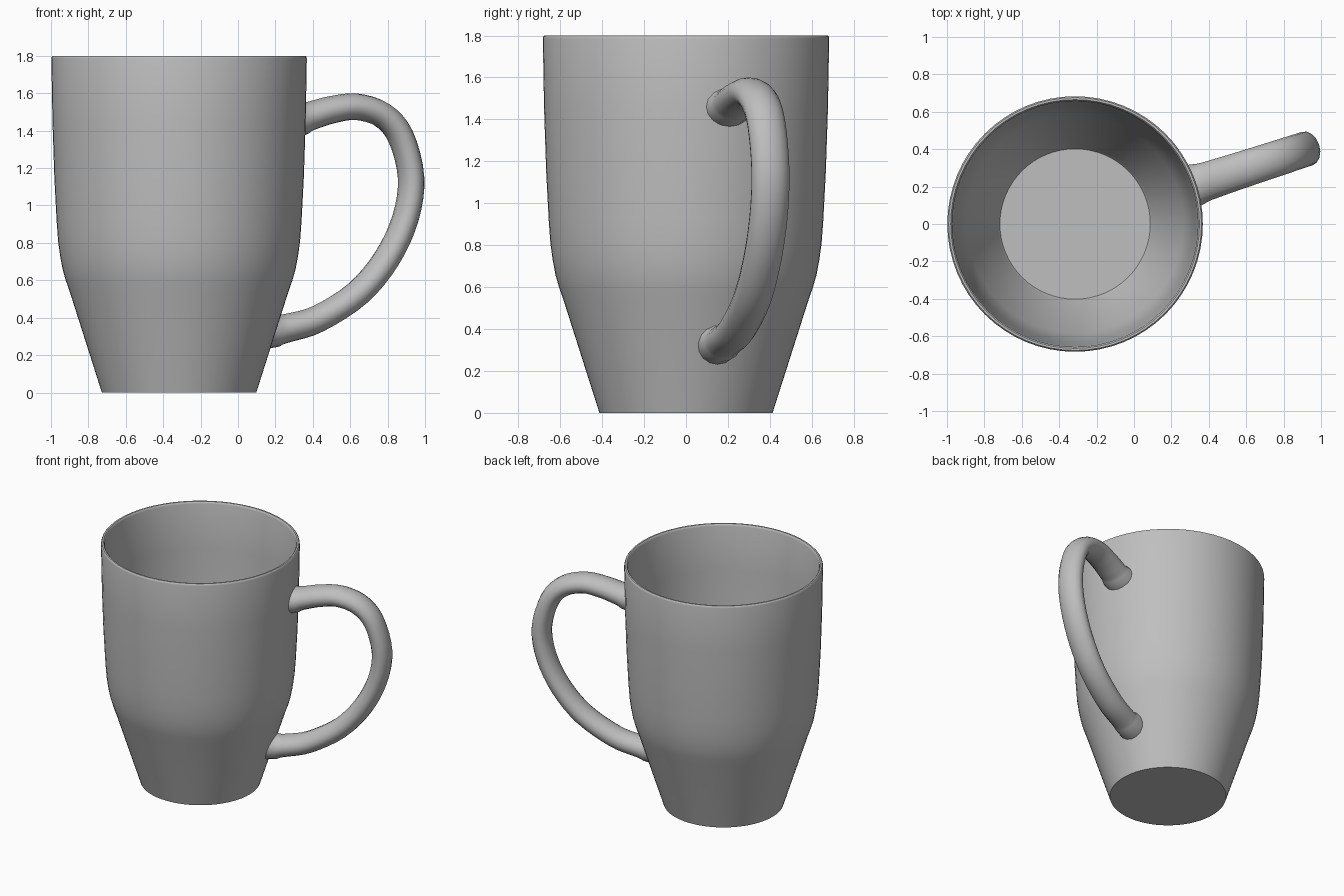
import bpy, bmesh, math
from mathutils import Vector, Matrix

cube = bpy.data.objects.get("Cube")
if cube:
    bpy.data.objects.remove(cube, do_unlink=True)

CENTRE = Vector((-0.315, 0, 0))
HANDLE_ANGLE = math.radians(18)
WALL = 0.026

grey = bpy.data.materials.new("grey ceramic")
grey.use_nodes = True
colour = (0.52, 0.52, 0.52, 1)
grey.diffuse_color = colour
grey.node_tree.nodes["Principled BSDF"].inputs["Base Color"].default_value = colour


def loft(name, rings):
    """Skin a list of closed rings, cap both ends and shade smoothly."""
    bm = bmesh.new()
    loops = [[bm.verts.new(p) for p in ring] for ring in rings]
    n = len(loops[0])
    for a, b in zip(loops, loops[1:]):
        for i in range(n):
            j = (i + 1) % n
            bm.faces.new((a[i], a[j], b[j], b[i]))
    bm.faces.new(loops[0])
    bm.faces.new(loops[-1])
    bmesh.ops.recalc_face_normals(bm, faces=bm.faces)
    mesh = bpy.data.meshes.new(name)
    bm.to_mesh(mesh)
    bm.free()
    mesh.materials.append(grey)
    obj = bpy.data.objects.new(name, mesh)
    bpy.context.collection.objects.link(obj)
    bpy.ops.object.select_all(action='DESELECT')
    obj.select_set(True)
    bpy.context.view_layer.objects.active = obj
    bpy.ops.object.shade_smooth_by_angle(angle=math.radians(40))
    return obj


def circle(r, z, n=64):
    return [CENTRE + Vector((r * math.cos(a), r * math.sin(a), z))
            for a in (math.tau * i / n for i in range(n))]


# Cup: outer wall up, rounded rim, inner wall down to the floor
outer = [(0.413, 0), (0.585, 0.54), (0.606, 0.6), (0.623, 0.66), (0.636, 0.73),
         (0.647, 0.81), (0.655, 0.92), (0.667, 1.15), (0.677, 1.45), (0.683, 1.785)]
rim = [(0.681, 1.795), (0.676, 1.8), (0.665, 1.8), (0.66, 1.795)]
inner = [(r - WALL, z) for r, z in reversed(outer[1:])]
floor = [(0.412, 0.06), (0.402, 0.045)]
loft("cup", [circle(r, z) for r, z in outer + rim + inner + floor])


def wall_radius(z):
    for (r0, z0), (r1, z1) in zip(outer, outer[1:]):
        if z <= z1:
            return r0 + (r1 - r0) * (z - z0) / (z1 - z0)
    return outer[-1][0]


# Handle: centre line as (distance from cup axis, height)
path = [Vector(p) for p in (
    (0.675, 1.46), (0.76, 1.485), (0.86, 1.512), (0.995, 1.528), (1.14, 1.485),
    (1.245, 1.37), (1.304, 1.15), (1.272, 0.93), (1.167, 0.715), (1.004, 0.53),
    (0.783, 0.395), (0.62, 0.347), (0.53, 0.33))]


def smooth_path(pts, steps=4):
    ext = [2 * pts[0] - pts[1]] + pts + [2 * pts[-1] - pts[-2]]
    out = []
    for a, b, c, d in zip(ext, ext[1:], ext[2:], ext[3:]):
        for k in range(steps):
            t = k / steps
            out.append(0.5 * (2 * b + (c - a) * t + (2 * a - 5 * b + 4 * c - d) * t ** 2
                              + (3 * b - a - 3 * c + d) * t ** 3))
    return out + [pts[-1]]


line = smooth_path(path)
turn = Matrix.Rotation(HANDLE_ANGLE, 3, 'Z')
last = len(line) - 1
rings = []
for i, p in enumerate(line):
    tangent = (line[min(i + 1, last)] - line[max(i - 1, 0)]).normalized()
    normal = Vector((-tangent.y, tangent.x))
    s = i / last
    end = abs(2 * s - 1)
    flare = 0.022 * max(0, 1 - min(i, last - i) / 3) ** 2
    thick = 0.068 + 0.012 * end ** 2 + flare
    wide = 0.094 + (0.012 if s < 0.5 else 0) * end ** 2 + flare * 0.5
    ring = []
    for k in range(16):
        a = math.tau * k / 16
        side = wide * math.sin(a)
        q = p + normal * thick * math.cos(a)
        u = q.x
        # Seat the handle ends inside the thickness of the cup wall
        seat = math.sqrt((wall_radius(q.y) - 0.012) ** 2 - side ** 2)
        u = seat if i in (0, last) else max(u, seat + 0.002)
        ring.append(CENTRE + turn @ Vector((u, side, q.y)))
    rings.append(ring)
loft("handle", rings)
